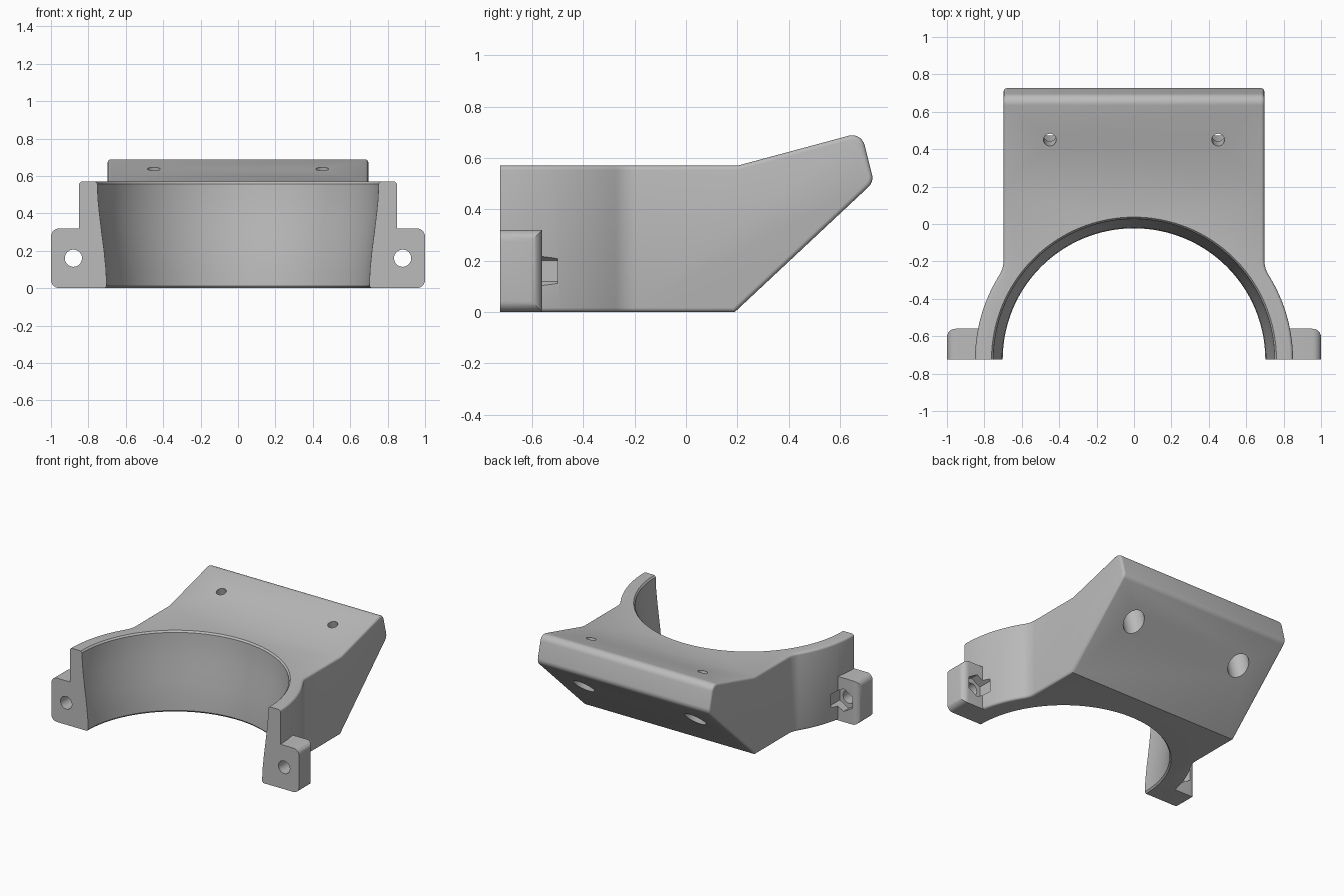
import bpy, bmesh, math
from mathutils import Vector, Matrix

if "Cube" in bpy.data.objects:
    bpy.data.objects.remove(bpy.data.objects["Cube"])

FRONT = -0.725      # flat mating face, also the axis of the bore
TILT = math.radians(15)

grey = bpy.data.materials.new("plain_grey")
grey.use_nodes = True
grey.diffuse_color = (0.5, 0.5, 0.5, 1)
grey.node_tree.nodes["Principled BSDF"].inputs["Base Color"].default_value = (0.5, 0.5, 0.5, 1)


def make(name, bm):
    bmesh.ops.recalc_face_normals(bm, faces=bm.faces)
    mesh = bpy.data.meshes.new(name)
    bm.to_mesh(mesh)
    bm.free()
    mesh.materials.append(grey)
    obj = bpy.data.objects.new(name, mesh)
    bpy.context.collection.objects.link(obj)
    return obj


def prism(name, points, offset):
    """Extrude a closed 3D outline by an offset."""
    bm = bmesh.new()
    face = bm.faces.new([bm.verts.new(p) for p in points])
    out = bmesh.ops.extrude_face_region(bm, geom=[face])
    moved = [v for v in out["geom"] if isinstance(v, bmesh.types.BMVert)]
    bmesh.ops.translate(bm, verts=moved, vec=offset)
    return make(name, bm)


def cylinder(name, radius, depth, matrix, sides=32):
    bm = bmesh.new()
    bmesh.ops.create_cone(bm, cap_ends=True, segments=sides, radius1=radius,
                          radius2=radius, depth=depth, matrix=matrix)
    return make(name, bm)


def box(name, low, high):
    x, y, z = low
    X, Y, Z = high
    return prism(name, [(x, y, z), (X, y, z), (X, Y, z), (x, Y, z)], (0, 0, Z - z))


def apply(obj, mod):
    bpy.context.view_layer.objects.active = obj
    bpy.ops.object.modifier_apply(modifier=mod.name)


def combine(obj, other, operation):
    mod = obj.modifiers.new("combine", "BOOLEAN")
    mod.operation = operation
    mod.solver = "EXACT"
    mod.object = other
    apply(obj, mod)
    bpy.data.objects.remove(other)


def rounded(before, corner, after, r, steps=8):
    """Points of a fillet on one corner."""
    b, c, a = Vector(before), Vector(corner), Vector(after)
    d1, d2 = (b - c).normalized(), (a - c).normalized()
    half = d1.angle(d2) / 2
    centre = c + (d1 + d2).normalized() * r / math.sin(half)
    start = (c + d1 * r / math.tan(half) - centre).normalized()
    end = (c + d2 * r / math.tan(half) - centre).normalized()
    return [centre + start.slerp(end, i / steps) * r for i in range(steps + 1)]


# Plan outline: round clamp flowing into a straight-sided block
R, half_width, r = 0.85, 0.697, 0.15
dy = math.sqrt((R + r) ** 2 - (half_width + r) ** 2)
a = math.atan2(dy, half_width + r)
right = [(R, -1, -0.2)]
right += [(R * math.cos(a * i / 20), FRONT + R * math.sin(a * i / 20), -0.2) for i in range(21)]
for i in range(1, 9):
    t = math.pi + a * (1 - i / 8)
    right.append((half_width + r + r * math.cos(t), FRONT + dy + r * math.sin(t), -0.2))
right.append((half_width, 0.9, -0.2))
left = [(-x, y, z) for x, y, z in reversed(right)]
body = prism("clamp_bracket", right + left, (0, 0, 1.2))

# Side profile: level clamp, tilted mounting plate, sloping underside
toe, low, top, bend = (0.19, 0, 0), (0.732, 0.507, 0), (0.683, 0.70, 0), (0.2, 0.57, 0)
profile = [(-0.95, 0, 0), toe, *rounded(toe, low, top, 0.05),
           *rounded(low, top, bend, 0.05), bend, (-0.95, 0.57, 0)]
side_shape = prism("side_shape", [(-1.2, p[0], p[1]) for p in profile], (2.4, 0, 0))
combine(body, side_shape, "INTERSECT")

# Soft outer edges
soft = body.modifiers.new("soft_edges", "BEVEL")
soft.width = 0.017
soft.segments = 4
soft.limit_method = "ANGLE"
soft.angle_limit = math.radians(50)
soft.use_clamp_overlap = False
apply(body, soft)

# Bolt ears with rounded outer edges
for s in (1, -1):
    ear = box("ear", (min(s * 0.79, s), -0.85, 0), (max(s * 0.79, s), -0.56, 0.32))
    bm = bmesh.new()
    bm.from_mesh(ear.data)
    outer = [e for e in bm.edges
             if all(abs(v.co.x) > 0.99 for v in e.verts) and any(v.co.y > -0.6 for v in e.verts)]
    bmesh.ops.bevel(bm, geom=outer, offset=0.045, segments=6, profile=0.5, affect="EDGES")
    bm.to_mesh(ear.data)
    bm.free()
    combine(body, ear, "UNION")

# Flat front face
combine(body, box("front_cutter", (-1.5, -1.5, -0.5), (1.5, FRONT, 1.5)), "DIFFERENCE")

# Flared bore with small lips
bore = [(0, -0.1), (0.712, -0.1), (0.712, 0), (0.702, 0.012), (0.706, 0.1), (0.716, 0.2),
        (0.729, 0.3), (0.741, 0.4), (0.749, 0.48), (0.752, 0.558), (0.762, 0.57),
        (0.762, 0.8), (0, 0.8)]
bm = bmesh.new()
verts = [bm.verts.new((x, FRONT, z)) for x, z in bore]
edges = [bm.edges.new(pair) for pair in zip(verts, verts[1:])]
bmesh.ops.spin(bm, geom=verts + edges, cent=(0, FRONT, 0), axis=(0, 0, 1),
               angle=math.tau, steps=128)
bmesh.ops.remove_doubles(bm, verts=bm.verts, dist=0.0005)
combine(body, make("bore_cutter", bm), "DIFFERENCE")

# Plate screw holes with counterbores, ear bolt holes with hex nut pockets
for s in (1, -1):
    plate = Matrix.Translation((s * 0.45, 0.45, 0.637)) @ Matrix.Rotation(TILT, 4, "X")
    ear = Matrix.Translation((s * 0.88, 0, 0.16)) @ Matrix.Rotation(math.pi / 2, 4, "X")
    cutters = [
        cylinder("screw_hole", 0.034, 0.6, plate),
        cylinder("counterbore", 0.075, 0.6, plate @ Matrix.Translation((0, 0, -0.4))),
        cylinder("bolt_hole", 0.046, 0.6, Matrix.Translation((0, FRONT, 0)) @ ear),
        cylinder("nut_pocket", 0.083, 0.12, Matrix.Translation((0, -0.56, 0)) @ ear, 6),
    ]
    for cutter in cutters:
        combine(body, cutter, "DIFFERENCE")

bpy.ops.object.select_all(action="DESELECT")
body.select_set(True)
bpy.context.view_layer.objects.active = body
bpy.ops.object.shade_smooth_by_angle(angle=math.radians(30))
